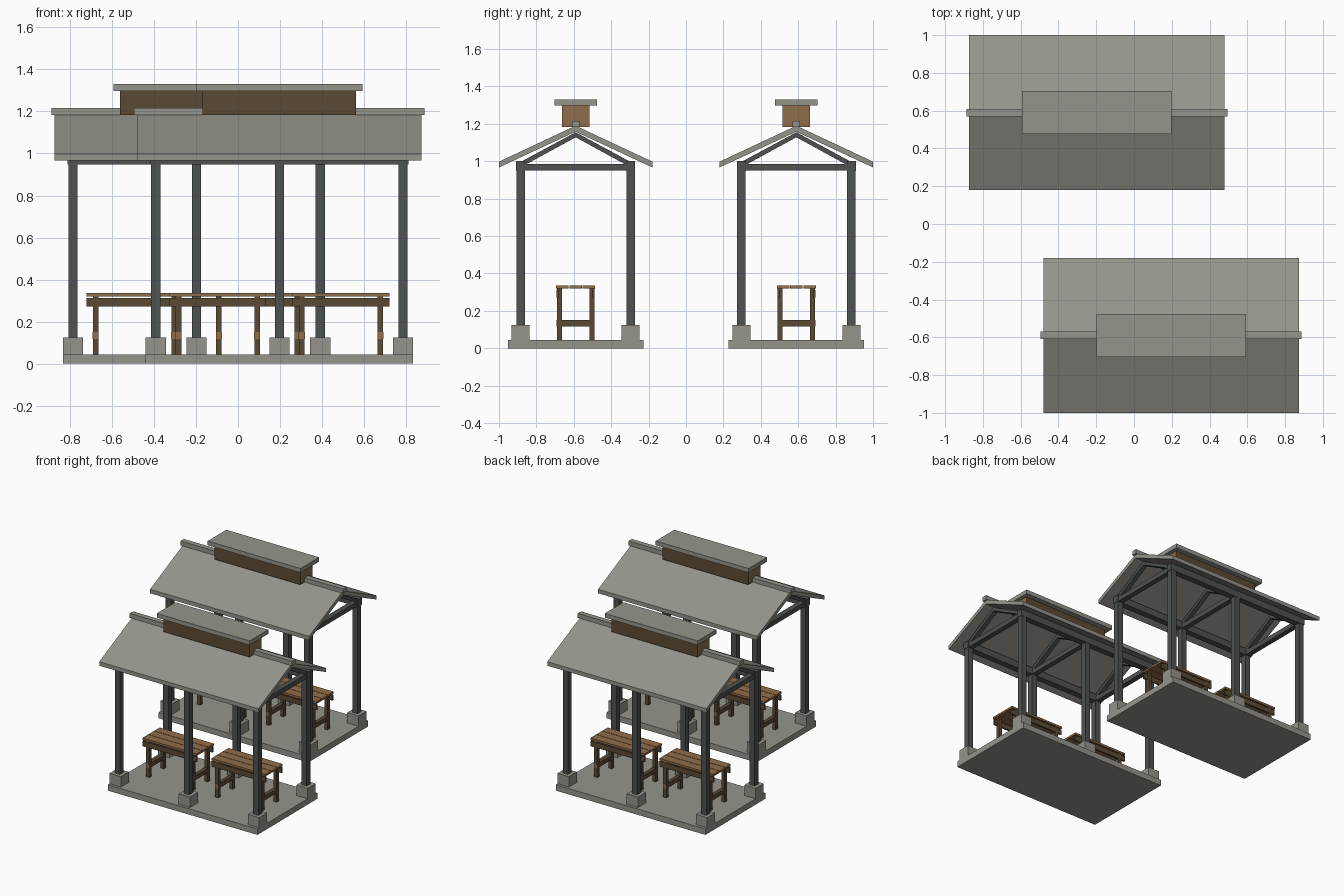
import bpy, bmesh, math
from mathutils import Vector

if "Cube" in bpy.data.objects:
    bpy.data.objects.remove(bpy.data.objects["Cube"])


def material(name, rgb):
    m = bpy.data.materials.new(name)
    m.diffuse_color = (*rgb, 1)
    m.use_nodes = True
    m.node_tree.nodes["Principled BSDF"].inputs["Base Color"].default_value = m.diffuse_color
    return m


GREY = material("weathered grey", (0.30, 0.295, 0.26))
STEEL = material("dark steel", (0.075, 0.084, 0.08))
WOOD = material("light wood", (0.28, 0.155, 0.07))
DARK = material("dark wood", (0.105, 0.068, 0.034))


def finish(name, bm, mats):
    bmesh.ops.recalc_face_normals(bm, faces=bm.faces)
    me = bpy.data.meshes.new(name)
    bm.to_mesh(me)
    bm.free()
    for m in mats:
        me.materials.append(m)
    ob = bpy.data.objects.new(name, me)
    bpy.context.collection.objects.link(ob)
    return ob


def box(name, c, x, y, z, *mats, second=None):
    """Box from x/y/z ranges around centre c; second = axis whose faces use material 2."""
    bm = bmesh.new()
    bmesh.ops.create_cube(bm, size=1)
    for v in bm.verts:
        v.co = Vector((c[0] + x[v.co.x > 0], c[1] + y[v.co.y > 0], z[v.co.z > 0]))
    bm.normal_update()
    if second is not None:
        for f in bm.faces:
            f.material_index = int(abs(f.normal[second]) > 0.5)
    return finish(name, bm, mats)


def mid(p, h):
    return (p - h, p + h)


def extrude_yz(name, c, pts, x, mat):
    """Extrude a y-z profile along x."""
    bm = bmesh.new()
    face = bm.faces.new([bm.verts.new((c[0] + x[0], c[1] + y, z)) for y, z in pts])
    r = bmesh.ops.extrude_face_region(bm, geom=[face])
    verts = [g for g in r["geom"] if isinstance(g, bmesh.types.BMVert)]
    bmesh.ops.translate(bm, verts=verts, vec=(x[1] - x[0], 0, 0))
    return finish(name, bm, [mat])


def table(c):
    # three plank top
    for i in (-1, 0, 1):
        box("table_plank", c, mid(0, 0.23), mid(i * 0.071, 0.0335), (0.32, 0.336), WOOD)
    # legs and long rails
    for s in (-1, 1):
        box("table_rail", c, mid(0, 0.23), mid(s * 0.096, 0.006), (0.272, 0.312), DARK)
        for t in (-1, 1):
            box("table_leg", c, mid(t * 0.187, 0.0135), mid(s * 0.087, 0.0135), (0.045, 0.32), DARK)
    # low stretchers with light end grain
    for t in (-1, 1):
        box("table_stretcher", c, mid(t * 0.187, 0.0145), mid(0, 0.102), (0.117, 0.15),
            DARK, WOOD, second=1)


def pavilion(c):
    # floor slab
    box("floor_slab", c, mid(0, 0.636), mid(0, 0.363), (0, 0.045), GREY)
    # footings, posts, trusses
    for px in (-0.588, 0, 0.588):
        for s in (-1, 1):
            box("footing", c, mid(px, 0.048), mid(s * 0.294, 0.048), (0.045, 0.125), GREY)
            box("post", c, mid(px, 0.022), mid(s * 0.294, 0.022), (0.125, 0.97), STEEL)
        box("tie_beam", c, mid(px, 0.02), mid(0, 0.315), (0.95, 0.986), STEEL)
        extrude_yz("rafters", c, [(-0.315, 0.985), (0, 1.155), (0.315, 0.985),
                                  (0.262, 0.985), (0, 1.128), (-0.262, 0.985)],
                   mid(px, 0.018), STEEL)
    # eave beams
    for s in (-1, 1):
        box("eave_beam", c, mid(0, 0.615), mid(s * 0.294, 0.024), (0.948, 1.0), STEEL)
    # gabled roof and ridge cap
    extrude_yz("roof", c, [(-0.41, 0.967), (-0.41, 0.998), (0, 1.19), (0.41, 0.998),
                           (0.41, 0.967), (0, 1.158)], mid(0, 0.676), GREY)
    box("ridge_cap", c, mid(0, 0.691), mid(0, 0.02), (1.182, 1.216), GREY)
    # ridge vent with dark long sides, and its lid
    box("ridge_vent", c, mid(0, 0.365), mid(0, 0.073), (1.182, 1.298), WOOD, DARK, second=1)
    box("vent_lid", c, mid(0, 0.395), mid(0, 0.113), (1.298, 1.33), GREY)
    for s in (-1, 1):
        table((c[0] + s * 0.293, c[1]))


pavilion((0.197, -0.59))
pavilion((-0.197, 0.59))
